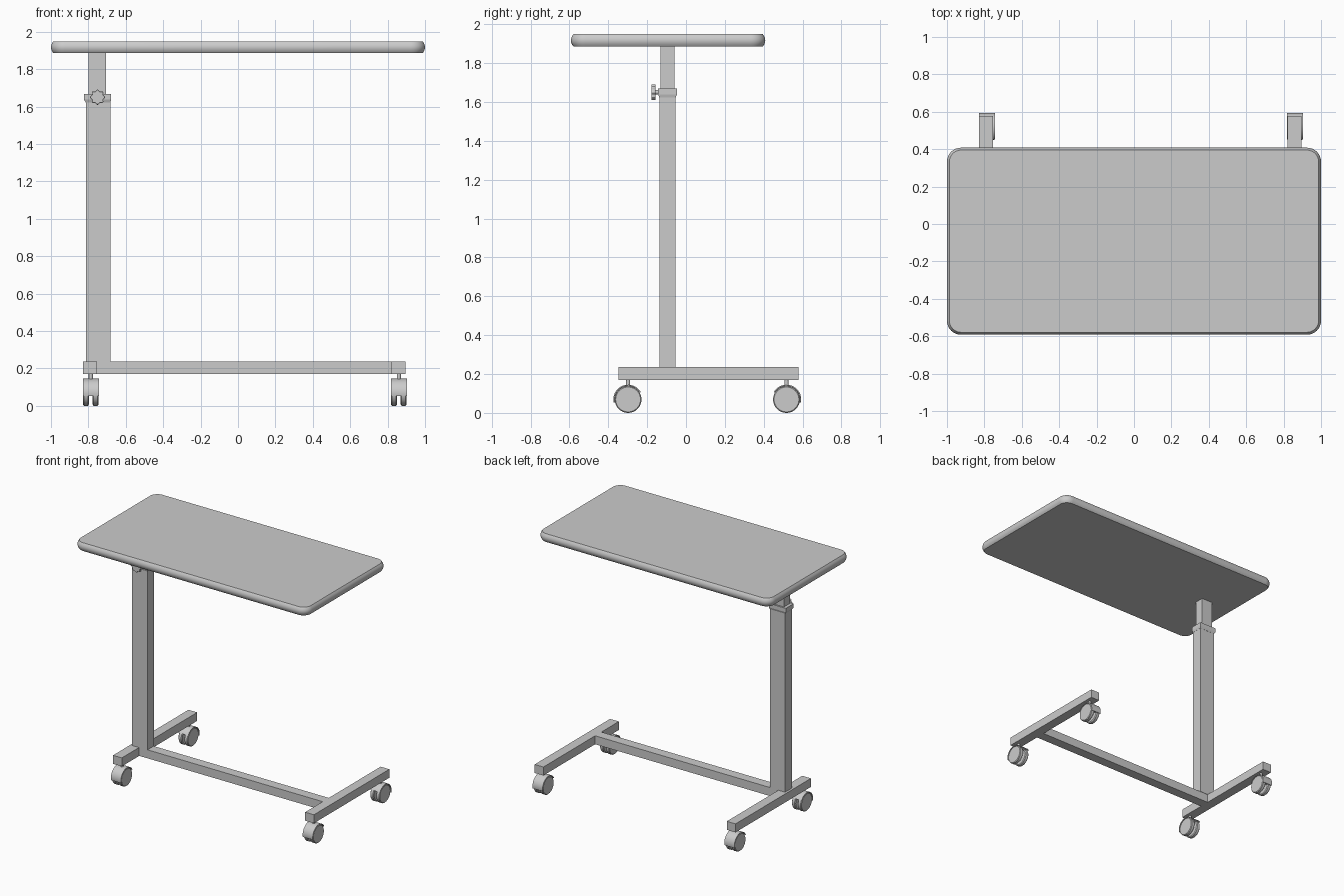
import bpy, bmesh
from math import sin, cos, pi, radians

if "Cube" in bpy.data.objects:
    bpy.data.objects.remove(bpy.data.objects["Cube"])


def finish(name, bm, smooth=False):
    bmesh.ops.recalc_face_normals(bm, faces=bm.faces)
    me = bpy.data.meshes.new(name)
    bm.to_mesh(me)
    bm.free()
    ob = bpy.data.objects.new(name, me)
    bpy.context.collection.objects.link(ob)
    if smooth:
        bpy.ops.object.select_all(action='DESELECT')
        ob.select_set(True)
        bpy.context.view_layer.objects.active = ob
        bpy.ops.object.shade_smooth_by_angle(angle=radians(35))
    return ob


def loft(name, rings, smooth=False):
    """Bridge equal-length rings of points and cap both ends."""
    bm = bmesh.new()
    vs = [[bm.verts.new(p) for p in r] for r in rings]
    n = len(rings[0])
    for a, b in zip(vs, vs[1:]):
        for i in range(n):
            j = (i + 1) % n
            bm.faces.new((a[i], a[j], b[j], b[i]))
    bm.faces.new(vs[0])
    bm.faces.new(vs[-1])
    return finish(name, bm, smooth)


def rect(x0, x1, y0, y1, z):
    return [(x0, y0, z), (x1, y0, z), (x1, y1, z), (x0, y1, z)]


def box(name, x0, x1, y0, y1, z0, z1):
    return loft(name, [rect(x0, x1, y0, y1, z0), rect(x0, x1, y0, y1, z1)])


def circle_x(x, cy, cz, r, n=32):
    return [(x, cy + r * cos(2 * pi * i / n), cz + r * sin(2 * pi * i / n)) for i in range(n)]


def circle_z(cx, cy, z, r, n=16):
    return [(cx + r * cos(2 * pi * i / n), cy + r * sin(2 * pi * i / n), z) for i in range(n)]


def rounded_rect(hx, hy, cy, r, z, seg=8):
    pts = []
    for q, (sx, sy) in enumerate([(1, 1), (-1, 1), (-1, -1), (1, -1)]):
        for i in range(seg + 1):
            a = (q + i / seg) * pi / 2
            pts.append((sx * (hx - r) + r * cos(a), cy + sy * (hy - r) + r * sin(a), z))
    return pts


# Tabletop with rounded corners and a bulging edge
rings = []
for i in range(9):
    t = -1 + i / 4
    inset = 0.013 * t * t
    rings.append(rounded_rect(1 - inset, 0.5 - inset, -0.092, 0.075 - inset, 1.917 + 0.032 * t))
loft("tabletop", rings, True)

# Telescoping column
box("inner_post", -0.80, -0.705, -0.131, -0.059, 1.6, 1.886)
box("outer_column", -0.813, -0.683, -0.136, -0.054, 0.235, 1.63)
loft("collar", [rect(-0.814, -0.682, -0.137, -0.053, 1.622),
                rect(-0.824, -0.678, -0.143, -0.047, 1.638),
                rect(-0.824, -0.678, -0.143, -0.047, 1.668)])

# Star-shaped height knob and its stem
star = [(0.037 + 0.004 * cos(8 * a), a) for a in (2 * pi * i / 64 for i in range(64))]
loft("height_knob", [[(-0.751 + s * r * cos(a), y, 1.65 + s * r * sin(a)) for r, a in star]
                     for y, s in ((-0.178, 0.93), (-0.174, 1), (-0.161, 1), (-0.157, 0.93))], True)
loft("knob_stem", [[(-0.751 + x, y, 1.65 + z) for x, z, _ in circle_z(0, 0, 0, 0.011)]
                   for y in (-0.16, -0.13)], True)

# H-shaped base
box("left_foot_rail", -0.83, -0.755, -0.347, 0.578, 0.17, 0.236)
box("right_foot_rail", 0.82, 0.895, -0.347, 0.578, 0.17, 0.236)
box("cross_beam", -0.755, 0.82, -0.133, -0.057, 0.17, 0.236)


def caster(name, cx, cy, out):
    cz = 0.069
    # Twin wheels with softened rims
    for side, s in (("left", -1), ("right", 1)):
        prof = [(0.010, 0.062), (0.015, 0.069), (0.036, 0.069), (0.041, 0.064)]
        loft(f"{name}_{side}_wheel", [circle_x(cx + s * dx, cy, cz, r) for dx, r in prof], True)
    # Axle and centre web
    loft(f"{name}_axle", [circle_x(cx + dx, cy, cz, 0.015, 16) for dx in (-0.035, 0.035)], True)
    loft(f"{name}_web", [[(cx + dx, cy + out * 0.071 * cos(a), cz + 0.071 * sin(a))
                          for a in (radians(-12 + 162 * i / 20) for i in range(21))]
                         for dx in (-0.009, 0.009)], True)
    # Curved hood over the wheels
    hood = []
    for i in range(21):
        a = radians(-12 + 162 * i / 20)
        hood.append([(cx + dx, cy + out * r * cos(a), cz + r * sin(a))
                     for dx, r in ((-0.043, 0.070), (0.043, 0.070), (0.043, 0.076), (-0.043, 0.076))])
    loft(f"{name}_hood", hood, True)
    # Swivel stem
    loft(f"{name}_stem", [circle_z(cx, cy, z, 0.011) for z in (0.13, 0.175)], True)


for side, cx in (("left", -0.787), ("right", 0.86)):
    caster(f"{side}_front_caster", cx, -0.298, -1)
    caster(f"{side}_back_caster", cx, 0.517, 1)
